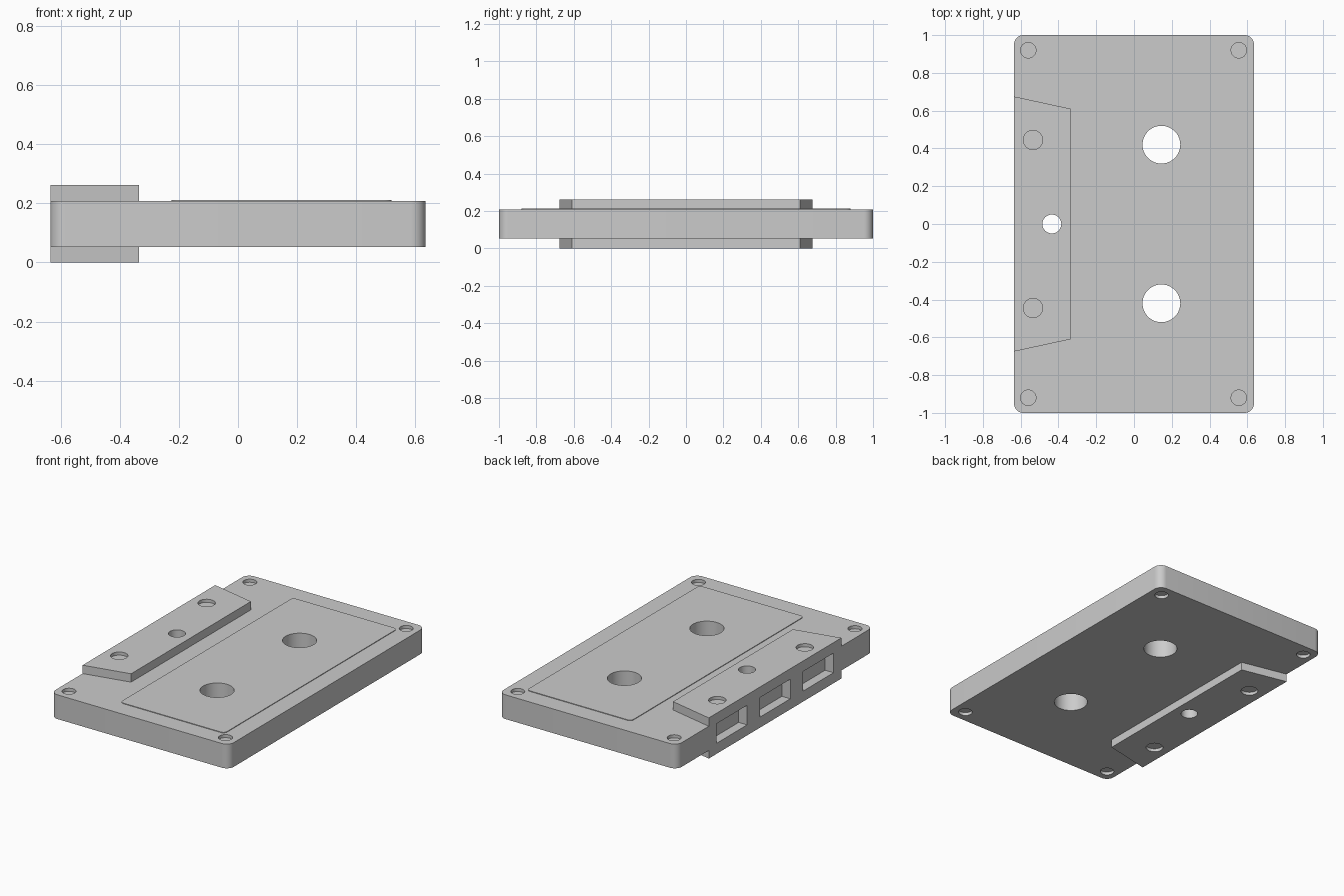
import bpy, bmesh
from math import cos, sin, pi

if "Cube" in bpy.data.objects:
    bpy.data.objects.remove(bpy.data.objects["Cube"])

BODY_LO, BODY_HI, TOP = 0.052, 0.208, 0.262


def prism(name, outline, z0, z1):
    """Extrude a counter-clockwise outline from z0 to z1."""
    bm = bmesh.new()
    low = [bm.verts.new((x, y, z0)) for x, y in outline]
    high = [bm.verts.new((x, y, z1)) for x, y in outline]
    bm.faces.new(low[::-1])
    bm.faces.new(high)
    n = len(outline)
    for i in range(n):
        j = (i + 1) % n
        bm.faces.new((low[i], low[j], high[j], high[i]))
    mesh = bpy.data.meshes.new(name)
    bm.to_mesh(mesh)
    bm.free()
    ob = bpy.data.objects.new(name, mesh)
    bpy.context.collection.objects.link(ob)
    return ob


def rounded(x0, x1, y0, y1, r, seg=8):
    pts = []
    corners = [(x1 - r, y1 - r), (x0 + r, y1 - r), (x0 + r, y0 + r), (x1 - r, y0 + r)]
    for k, (cx, cy) in enumerate(corners):
        for i in range(seg + 1):
            a = (k + i / seg) * pi / 2
            pts.append((cx + r * cos(a), cy + r * sin(a)))
    return pts


def circle(x, y, r, n=48):
    return [(x + r * cos(2 * pi * i / n), y + r * sin(2 * pi * i / n)) for i in range(n)]


def boolean(target, tool, operation):
    mod = target.modifiers.new("bool", 'BOOLEAN')
    mod.solver = 'EXACT'
    mod.operation = operation
    mod.object = tool
    bpy.context.view_layer.objects.active = target
    bpy.ops.object.modifier_apply(modifier=mod.name)
    bpy.data.objects.remove(tool)


def cut(target, outline, z0, z1):
    boolean(target, prism("cutter", outline, z0, z1), 'DIFFERENCE')


# Flat shell with the thicker tape-head block along one long edge
shell = prism("cassette_shell", rounded(-0.635, 0.635, -1, 1, 0.05), BODY_LO, BODY_HI)
block = prism("head_block", [(-0.635, -0.675), (-0.335, -0.61),
                             (-0.335, 0.61), (-0.635, 0.675)], 0, TOP)
boolean(shell, block, 'UNION')

# Slightly raised label panel
label = prism("label_panel", rounded(-0.225, 0.52, -0.88, 0.88, 0.025, 4),
              BODY_HI - 0.004, BODY_HI + 0.004)

# Spool holes and the guide hole pass right through
for y in (-0.42, 0.42):
    for part in (shell, label):
        cut(part, circle(0.145, y, 0.1), -0.1, 0.4)
cut(shell, circle(-0.435, 0, 0.05), -0.1, 0.4)

# Shallow screw recesses on both faces
DEPTH = 0.02
for s in (-1, 1):
    for x, y, r, lo, hi in ((-0.56, 0.92, 0.041, BODY_LO, BODY_HI),
                            (0.555, 0.92, 0.041, BODY_LO, BODY_HI),
                            (-0.535, 0.445, 0.051, 0, TOP)):
        cut(shell, circle(x, s * y, r), hi - DEPTH, hi + 0.05)
        cut(shell, circle(x, s * y, r), lo - 0.05, lo + DEPTH)

# Three tape windows in the head edge
for y in (-0.44, 0, 0.44):
    cut(shell, [(-0.7, y - 0.155), (-0.575, y - 0.155),
                (-0.575, y + 0.155), (-0.7, y + 0.155)], 0.068, 0.194)

# Smooth the round walls, keep the edges sharp
for part in (shell, label):
    bpy.ops.object.select_all(action='DESELECT')
    part.select_set(True)
    bpy.context.view_layer.objects.active = part
    bpy.ops.object.shade_smooth_by_angle(angle=pi / 6)
